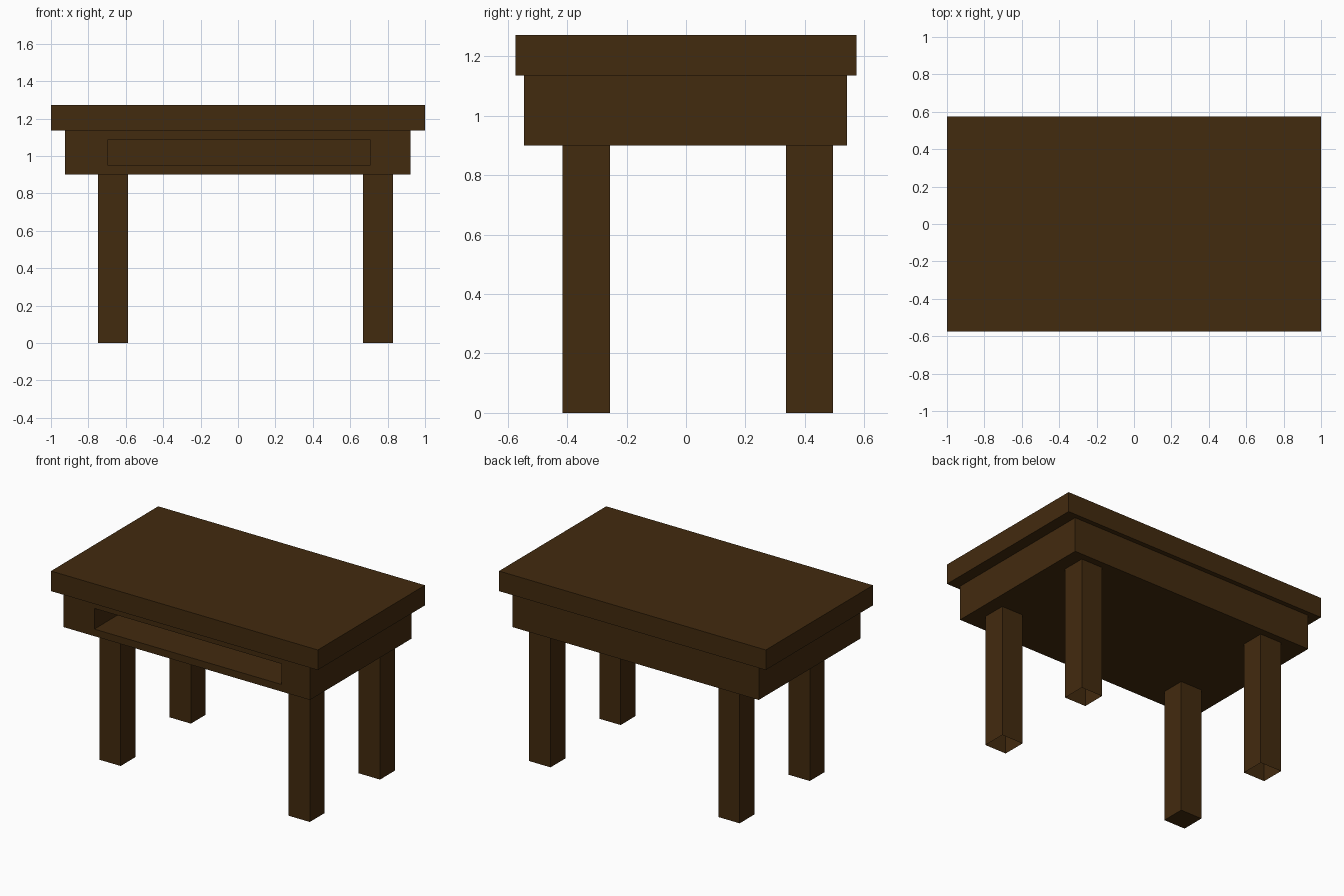
import bpy
import bmesh
from mathutils import Vector

if "Cube" in bpy.data.objects:
    bpy.data.objects.remove(bpy.data.objects["Cube"])

wood = bpy.data.materials.new("dark brown wood")
wood.diffuse_color = (0.055, 0.0235, 0.0045, 1)
wood.use_nodes = True
wood.node_tree.nodes["Principled BSDF"].inputs["Base Color"].default_value = wood.diffuse_color


def box(bm, x, y, z):
    """Fill a bmesh with a box given its (min, max) ranges."""
    bmesh.ops.create_cube(bm, size=1)
    for v in bm.verts:
        v.co = [r[0] if c < 0 else r[1] for c, r in zip(v.co, (x, y, z))]
    bm.normal_update()


def face_towards(bm, direction):
    return max(bm.faces, key=lambda f: f.normal.dot(Vector(direction)))


def finish(bm, name):
    mesh = bpy.data.meshes.new(name)
    bm.to_mesh(mesh)
    bm.free()
    mesh.materials.append(wood)
    obj = bpy.data.objects.new(name, mesh)
    bpy.context.collection.objects.link(obj)
    return obj


# Table top slab
bm = bmesh.new()
box(bm, (-1, 1), (-0.574, 0.574), (1.136, 1.272))
finish(bm, "table_top")

# Apron body with an open compartment sunk into its front
bm = bmesh.new()
box(bm, (-0.925, 0.921), (-0.545, 0.542), (0.901, 1.136))
front = face_towards(bm, (0, -1, 0))
bmesh.ops.inset_region(bm, faces=[front], thickness=0.04)
centre = front.calc_center_median()
for v in front.verts:
    v.co.x = -0.695 if v.co.x < centre.x else 0.706
    v.co.z = 0.949 if v.co.z < centre.z else 1.089
back = bmesh.ops.extrude_discrete_faces(bm, faces=[front])["faces"][0]
for v in back.verts:
    v.co.y += 0.7
finish(bm, "apron_with_compartment")

# Four square legs; all but the front left one are hollow and open underneath
for side, x in (("left", (-0.749, -0.589)), ("right", (0.669, 0.829))):
    for end, y in (("front", (-0.415, -0.256)), ("back", (0.337, 0.495))):
        bm = bmesh.new()
        box(bm, x, y, (0, 0.901))
        removed = [face_towards(bm, (0, 0, 1))]
        if (side, end) != ("left", "front"):
            removed.append(face_towards(bm, (0, 0, -1)))
        bmesh.ops.delete(bm, geom=removed, context="FACES_ONLY")
        finish(bm, f"{end}_{side}_leg")
